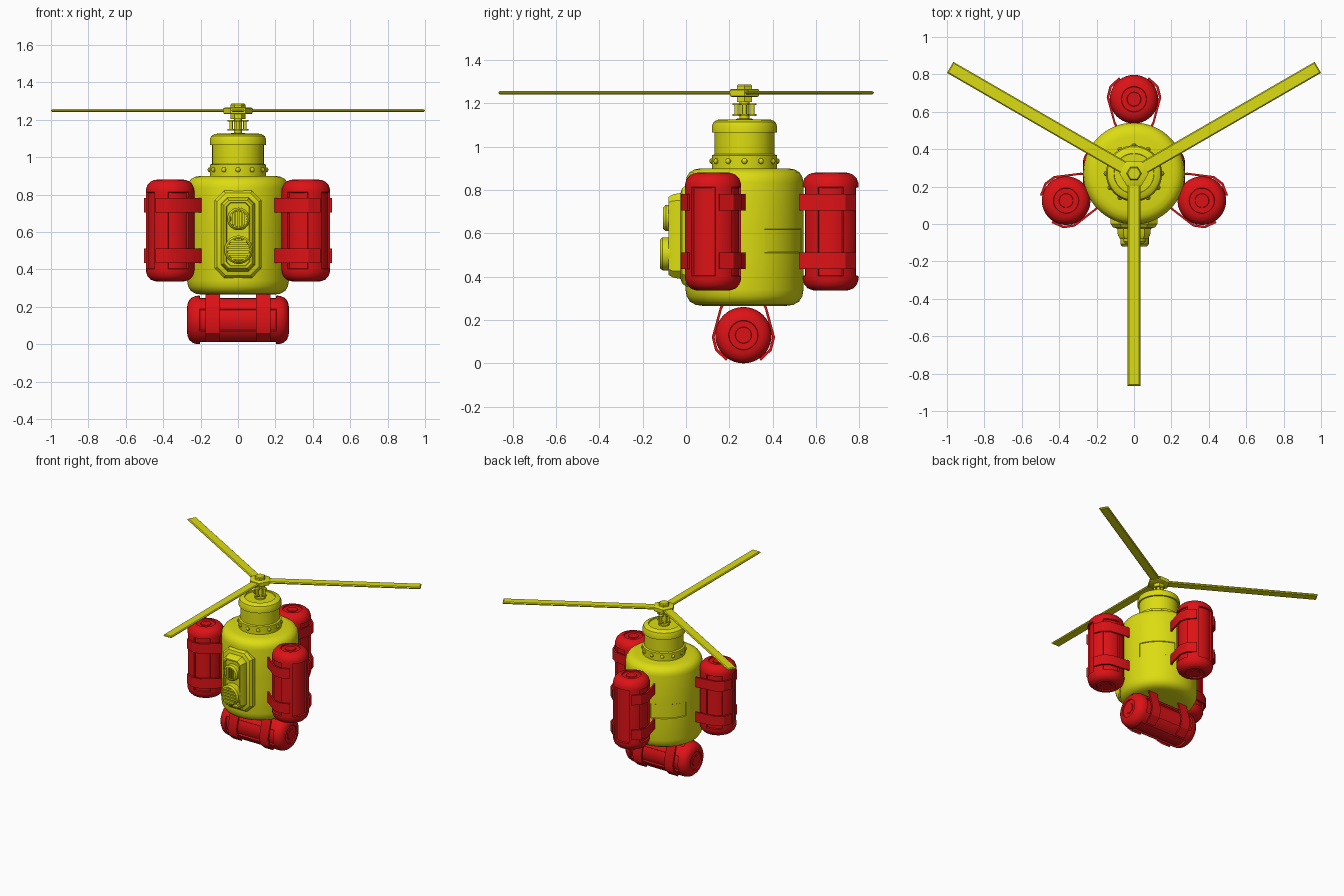
import bpy, bmesh
from math import sin, cos, pi, radians, sqrt, atan2, degrees
from mathutils import Matrix, Vector

if "Cube" in bpy.data.objects:
    bpy.data.objects.remove(bpy.data.objects["Cube"], do_unlink=True)


def material(name, rgb):
    m = bpy.data.materials.new(name)
    m.use_nodes = True
    m.diffuse_color = (*rgb, 1)
    m.node_tree.nodes["Principled BSDF"].inputs["Base Color"].default_value = (*rgb, 1)
    return m


YELLOW = material("yellow paint", (0.72, 0.72, 0.006))
RED = material("red paint", (0.72, 0.006, 0.008))
HUB_Y = 0.27
AXIS = Matrix.Translation((0, HUB_Y, 0))
parts = []


def loft(name, rings, mat, matrix=Matrix(), panel=None, depth=0.01):
    """Skin a stack of closed rings, cap both ends, sink faces chosen by panel."""
    bm = bmesh.new()
    loops = [[bm.verts.new(p) for p in ring] for ring in rings]
    n = len(loops[0])
    for a, b in zip(loops, loops[1:]):
        for i in range(n):
            j = (i + 1) % n
            bm.faces.new((a[i], a[j], b[j], b[i]))
    bm.faces.new(loops[0])
    bm.faces.new(loops[-1])
    bmesh.ops.recalc_face_normals(bm, faces=bm.faces)
    if panel:
        chosen = [f for f in bm.faces if panel(f.calc_center_median())]
        bmesh.ops.inset_region(bm, faces=chosen, thickness=0.003, depth=-depth)
    mesh = bpy.data.meshes.new(name)
    bm.to_mesh(mesh)
    bm.free()
    mesh.materials.append(mat)
    mesh.transform(matrix)
    obj = bpy.data.objects.new(name, mesh)
    bpy.context.collection.objects.link(obj)
    parts.append(obj)
    return obj


def lathe(name, profile, mat, matrix=Matrix(), segs=32, **kw):
    rings = [[Vector((r * cos(2 * pi * i / segs), r * sin(2 * pi * i / segs), h))
              for i in range(segs)] for r, h in profile]
    return loft(name, rings, mat, matrix, **kw)


def box(name, low, high, mat, matrix=Matrix(), bevel=0):
    (x0, y0, z0), (x1, y1, z1) = low, high

    def ring(z, d):
        return [Vector(p) for p in ((x0 + d, y0 + d, z), (x1 - d, y0 + d, z),
                                    (x1 - d, y1 - d, z), (x0 + d, y1 - d, z))]
    rings = [ring(z0, bevel), ring(z0 + bevel, 0), ring(z1 - bevel, 0), ring(z1, bevel)]
    return loft(name, rings if bevel else [rings[0], rings[3]], mat, matrix)


def angle_of(p):
    return degrees(atan2(p.y, p.x)) % 360


# Main body with shallow access panels between the tanks
def body_panel(p):
    a = angle_of(p)
    return 0.51 < p.z < 0.62 and (20 < a < 75 or 105 < a < 160)


lathe("body", [(0.19, 0.265), (0.225, 0.27), (0.252, 0.285), (0.267, 0.31), (0.272, 0.34),
               (0.272, 0.51), (0.272, 0.62), (0.272, 0.835), (0.267, 0.86), (0.253, 0.882),
               (0.23, 0.895), (0.2, 0.9)], YELLOW, AXIS, 72, panel=body_panel, depth=0.005)

# Neck, flange and rounded cap
lathe("neck", [(0.15, 0.89), (0.15, 0.96), (0.138, 0.965), (0.138, 1.065), (0.15, 1.065),
               (0.15, 1.095), (0.143, 1.113), (0.128, 1.123), (0.108, 1.126),
               (0.106, 1.118)], YELLOW, AXIS, 48)
for k in range(12):
    spot = AXIS @ Matrix.Rotation(k * pi / 6, 4, "Z") @ Matrix.Translation((0.145, 0, 0.933))
    lathe("flange_bolt", [(0.014, 0), (0.013, 0.009), (0.008, 0.015), (0.003, 0.017)],
          YELLOW, spot @ Matrix.Rotation(pi / 2, 4, "Y"), 10)

# Mast, bobbins and hub
lathe("mast", [(0.04, 1.115), (0.04, 1.128), (0.022, 1.13), (0.022, 1.25)], YELLOW, AXIS, 16)
for k in range(4):
    spot = AXIS @ Matrix.Rotation(k * pi / 2, 4, "Z") @ Matrix.Translation((0.037, 0, 1.142))
    lathe("mast_bobbin", [(0.018, 0), (0.018, 0.008), (0.009, 0.008), (0.009, 0.05),
                          (0.018, 0.05), (0.018, 0.058)], YELLOW, spot, 12)
lathe("hub_plate", [(0.07, 1.23), (0.078, 1.234), (0.078, 1.262), (0.07, 1.266)],
      YELLOW, AXIS, 6)
lathe("hub_nut", [(0.04, 1.205), (0.04, 1.28), (0.034, 1.287)], YELLOW, AXIS, 6)

# Three rotor blades
for k in range(3):
    turn = AXIS @ Matrix.Rotation(radians(-90 + 120 * k), 4, "Z")
    box("rotor_blade", (0, -0.034, 1.241), (1.135, 0.034, 1.257), YELLOW, turn, 0.006)


# Front control plate with a sunken face
def octagon(w, h, y, cut):
    pts = ((w, h - cut), (w - cut, h), (cut - w, h), (-w, h - cut),
           (-w, cut - h), (cut - w, -h), (w - cut, -h), (w, cut - h))
    return [Vector((x, y, z + 0.588)) for x, z in pts]


loft("front_plate", [octagon(*s) for s in (
    (0.125, 0.233, 0.12, 0.05), (0.125, 0.233, 0.0, 0.05), (0.112, 0.22, -0.018, 0.045),
    (0.09, 0.198, -0.025, 0.035), (0.086, 0.192, -0.06, 0.03), (0.074, 0.18, -0.08, 0.025),
    (0.064, 0.17, -0.08, 0.022), (0.06, 0.166, -0.062, 0.02))], YELLOW)


# Slatted round vents
def vent(name, z, r, reach, roll):
    spot = Matrix.Translation((0.003, -0.05, z)) @ Matrix.Rotation(pi / 2, 4, "X")
    lathe(name, [(r, 0), (r, reach - 0.012), (r - 0.01, reach), (r - 0.016, reach),
                 (r - 0.018, reach - 0.014)], YELLOW, spot)
    for k in range(-2, 3):
        y = k * r * 0.3
        half = sqrt(max((r - 0.015) ** 2 - y * y, 0.0001))
        box(name + "_slat", (-half, y - r * 0.09, reach - 0.02), (half, y + r * 0.09, reach - 0.002),
            YELLOW, spot @ Matrix.Rotation(roll, 4, "Z"))


vent("upper_vent", 0.67, 0.06, 0.055, pi / 2)
vent("lower_vent", 0.505, 0.076, 0.07, 0)

# Tanks: local x points away from the body, local z runs along the tank
END = [(0.13, 0.205), (0.129, 0.222), (0.121, 0.245), (0.105, 0.262), (0.085, 0.27),
       (0.068, 0.2725), (0.066, 0.264), (0.038, 0.264), (0.036, 0.269)]
TANK = [(r, -h) for r, h in reversed(END)] + END
CLAMP = [(-0.16, 0.092), (-0.13, 0.108), (0.01, 0.146), (0.07, 0.131), (0.118, 0.08)]


def tank_panel(p):
    return abs(p.z) < 0.1 and abs((angle_of(p) + 45) % 90 - 45) < 27


def tank(name, centre, outward, along):
    out, up = Vector(outward).normalized(), Vector(along)
    spot = Matrix((out, up.cross(out), up)).transposed().to_4x4()
    spot.translation = centre
    lathe(name, TANK, RED, spot, 40, panel=tank_panel, depth=0.012)
    # Two pairs of open clamp arms
    for z in (-0.135, 0.135):
        for side in (-1, 1):
            rings = []
            for u, v in CLAMP:
                inner = Vector((u, v)) * (1 - 0.013 / Vector((u, v)).length)
                rings.append([Vector((x, y * side, z + d)) for x, y, d in (
                    (u, v, -0.038), (u, v, 0.038),
                    (inner.x, inner.y, 0.038), (inner.x, inner.y, -0.038))])
            loft(name + "_clamp", rings, RED, spot)


tank("back_tank", (0, 0.667, 0.608), (0, 1, 0), (0, 0, 1))
tank("left_tank", (0.363, 0.125, 0.608), (0.92, -0.38, 0), (0, 0, 1))
tank("right_tank", (-0.363, 0.125, 0.608), (-0.92, -0.38, 0), (0, 0, 1))
tank("bottom_tank", (0, HUB_Y - 0.005, 0.13), (0, 0, -1), (1, 0, 0))

# Smooth curved surfaces, keep hard edges
bpy.ops.object.select_all(action="DESELECT")
for obj in parts:
    obj.select_set(True)
bpy.context.view_layer.objects.active = parts[0]
bpy.ops.object.shade_smooth_by_angle(angle=radians(32))
